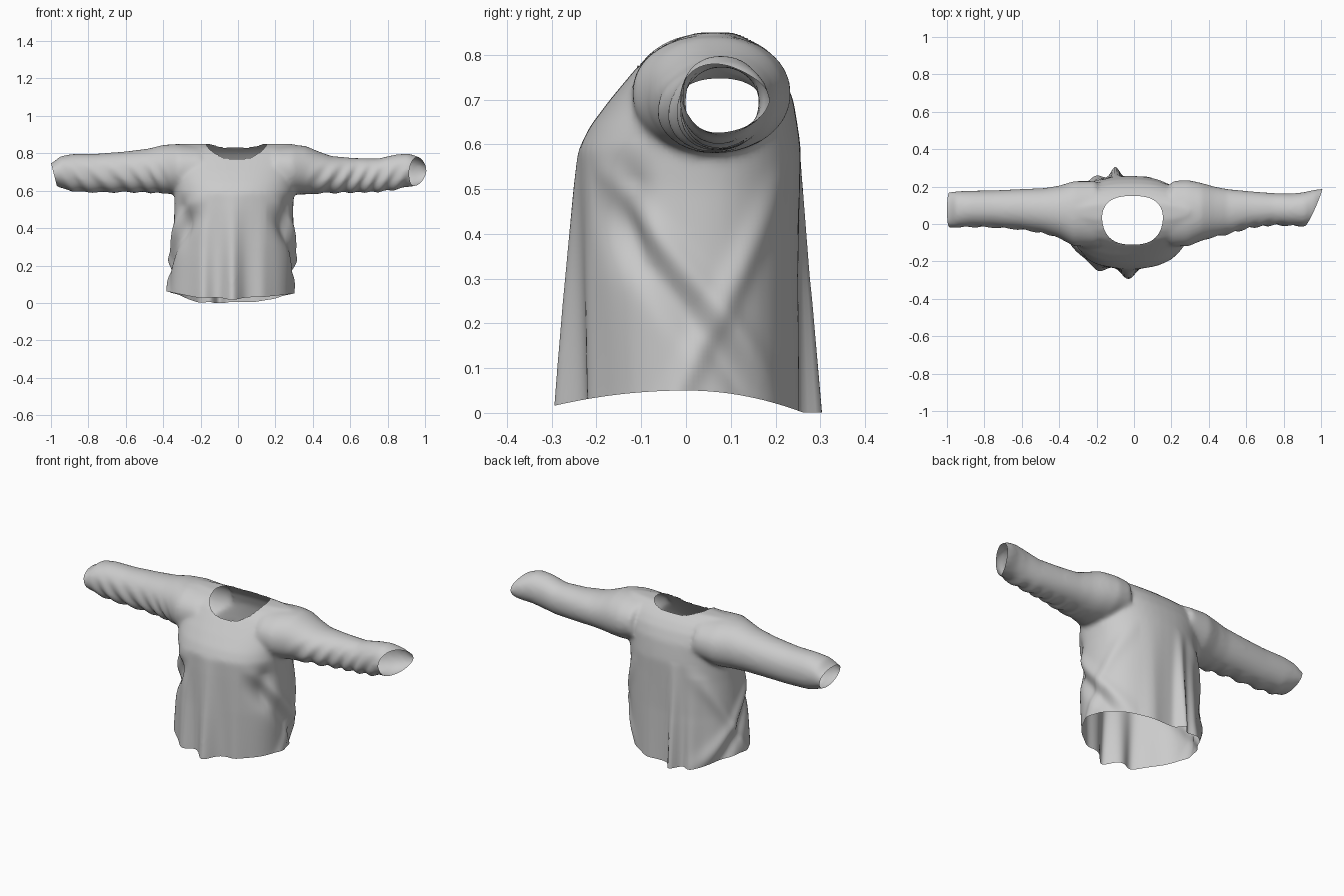
import bpy, bmesh, math
from mathutils import Vector

if "Cube" in bpy.data.objects:
    bpy.data.objects.remove(bpy.data.objects["Cube"])

cloth = bpy.data.materials.new("light grey cloth")
cloth.diffuse_color = (0.6, 0.6, 0.6, 1)
cloth.use_nodes = True
cloth.node_tree.nodes["Principled BSDF"].inputs["Base Color"].default_value = cloth.diffuse_color


def ring_point(a, lo1, hi1, lo2, hi2, power):
    """Point on a rounded box outline spanning lo1..hi1 by lo2..hi2."""
    c, s = math.cos(a), math.sin(a)
    u = math.copysign(abs(c) ** (2 / power), c)
    v = math.copysign(abs(s) ** (2 / power), s)
    return ((lo1 + hi1 + (hi1 - lo1) * u) / 2, (lo2 + hi2 + (hi2 - lo2) * v) / 2)


def loft(bm, sections, axis, power, n=48):
    """Closed tube through (position, lo1, hi1, lo2, hi2) sections along x or z."""
    rings = []
    for pos, *box in sections:
        pts = [ring_point(2 * math.pi * i / n, *box, power) for i in range(n)]
        rings.append([bm.verts.new((p, q, pos) if axis == "z" else (pos, p, q))
                      for p, q in pts])
    for r, s in zip(rings, rings[1:]):
        for i in range(n):
            j = (i + 1) % n
            bm.faces.new((r[i], r[j], s[j], s[i]))
    bm.faces.new(rings[0][::-1])
    bm.faces.new(rings[-1])


bm = bmesh.new()
# torso: z, x range, y range
loft(bm, [(-0.08, -0.375, 0.29, -0.225, 0.25), (0.06, -0.37, 0.29, -0.23, 0.25),
          (0.30, -0.35, 0.30, -0.235, 0.25), (0.50, -0.34, 0.295, -0.24, 0.255),
          (0.59, -0.34, 0.30, -0.24, 0.257), (0.64, -0.345, 0.305, -0.215, 0.25),
          (0.70, -0.36, 0.32, -0.17, 0.24), (0.76, -0.37, 0.34, -0.12, 0.215),
          (0.80, -0.37, 0.34, -0.085, 0.185), (0.83, -0.36, 0.33, -0.04, 0.15),
          (0.85, -0.32, 0.30, 0.02, 0.11)], "z", 2.3)
# sleeves: x, y range, z range
loft(bm, [(-1.06, -0.02, 0.165, 0.65, 0.73), (-0.99, -0.02, 0.17, 0.635, 0.75),
          (-0.95, -0.02, 0.175, 0.615, 0.785), (-0.88, -0.015, 0.178, 0.595, 0.797),
          (-0.75, -0.018, 0.18, 0.59, 0.798), (-0.60, -0.03, 0.187, 0.592, 0.81),
          (-0.48, -0.05, 0.192, 0.59, 0.825), (-0.40, -0.075, 0.205, 0.585, 0.845),
          (-0.32, -0.12, 0.23, 0.58, 0.85), (-0.2, -0.12, 0.23, 0.60, 0.84)], "x", 2.1)
loft(bm, [(0.2, -0.12, 0.23, 0.60, 0.84), (0.29, -0.12, 0.235, 0.58, 0.845),
          (0.36, -0.09, 0.22, 0.58, 0.84), (0.43, -0.07, 0.20, 0.585, 0.81),
          (0.50, -0.055, 0.187, 0.588, 0.785), (0.62, -0.02, 0.175, 0.59, 0.775),
          (0.75, -0.005, 0.165, 0.593, 0.772), (0.84, -0.01, 0.163, 0.605, 0.793),
          (0.91, -0.012, 0.17, 0.62, 0.80), (0.97, 0.0, 0.185, 0.63, 0.78),
          (1.0, 0.02, 0.188, 0.645, 0.755), (1.06, 0.05, 0.19, 0.66, 0.73)], "x", 2.1)
mesh = bpy.data.meshes.new("shirt")
bm.to_mesh(mesh)
bm.free()
shirt = bpy.data.objects.new("shirt", mesh)
bpy.context.collection.objects.link(shirt)
bpy.context.view_layer.objects.active = shirt
shirt.select_set(True)

# fuse the tubes and soften the seams
remesh = shirt.modifiers.new("fuse", "REMESH")
remesh.mode = "VOXEL"
remesh.voxel_size = 0.011
bpy.ops.object.modifier_apply(modifier="fuse")
smooth = shirt.modifiers.new("soften", "SMOOTH")
smooth.factor, smooth.iterations = 0.5, 12
bpy.ops.object.modifier_apply(modifier="soften")


def bump(v, centre, width):
    return math.exp(-((v - centre) / width) ** 2)


def cut(bm, point, normal, region):
    """Trim away everything beyond a plane, within a region."""
    geom = [f for f in bm.faces if region(f.calc_center_median())]
    geom += list({e for f in geom for e in f.edges}) + list({v for f in geom for v in f.verts})
    bmesh.ops.bisect_plane(bm, geom=geom, plane_co=point, plane_no=normal, clear_outer=True)


bm = bmesh.new()
bm.from_mesh(shirt.data)
bm.normal_update()

# hanging folds of the torso and wrinkles of the sleeves
front_folds = [(-0.03, 0.065, 0.05), (-0.19, 0.04, 0.05), (0.13, 0.012, 0.04)]
back_folds = [(-0.10, 0.058, 0.03), (-0.20, 0.025, 0.04), (0.08, 0.012, 0.05)]
for v in bm.verts:
    x, y, z = v.co
    n = v.normal.copy()
    if abs(x) < 0.40 and z < 0.6:
        t = min(1, (0.6 - z) / 0.55)
        side = -1 if y < 0 else 1
        weight = min(1, abs(y) / 0.15)
        for x0, amp, w in (front_folds if y < 0 else back_folds):
            v.co.y += side * amp * t * weight * bump(x, x0, w)
        # slanting drapes on the flanks
        flank = min(1, max(0, (abs(x) - 0.15) / 0.12)) * min(1, (0.6 - z) / 0.08)
        v.co += n * flank * (0.014 * bump(z + 1.2 * y, 0.32, 0.05)
                             - 0.018 * bump(z + 1.2 * y, 0.22, 0.06)
                             + 0.014 * bump(z - 2.0 * y, 0.08, 0.07)
                             - 0.03 * bump(y, -0.14, 0.05) * bump(z, 0.45, 0.12))
    elif abs(x) > 0.36:
        t = min(1, (abs(x) - 0.36) / 0.1) * min(1, max(0, (0.97 - abs(x)) / 0.1))
        low = max(0, min(1, (0.76 - z) / 0.1)) * max(0, min(1, (0.13 - y) / 0.1))
        v.co += n * t * low * 0.006 * math.sin(70 * abs(x) - 45 * z + 2 * math.sin(9 * x))

# open the hem and both cuffs
cut(bm, Vector((0, 0, 0.05)), Vector((0, 0, -1)), lambda c: c.z < 0.3)
cut(bm, Vector((-0.985, 0.08, 0.69)), Vector((-0.97, 0, -0.25)), lambda c: c.x < -0.8)
cut(bm, Vector((0.955, 0.08, 0.69)), Vector((0.9, -0.42, -0.12)), lambda c: c.x > 0.8)

# hem dips at the front and back
for v in bm.verts:
    x, y, z = v.co
    if z < 0.25:
        drop = 0.033 * (y / 0.29) ** 2 if y < 0 else 0.045 * min(1.1, (y / 0.25) ** 2)
        v.co.z += (0.05 + 0.01 * (x < -0.25) * (-x - 0.25) / 0.12 - drop - 0.05) * (0.25 - z) / 0.2


def neck_ratio(co):
    """Below 1 inside the egg-shaped neck outline; wider at the back."""
    u = (co.x + 0.008) / (0.163 - 0.12 * max(0, 0.03 - co.y))
    w = (co.y - 0.02) / 0.13
    return (abs(u) ** 2.6 + abs(w) ** 2.6) ** (1 / 2.6)


# open the neck and tidy its rim onto the outline
gone = [f for f in bm.faces if f.calc_center_median().z > 0.65
        and neck_ratio(f.calc_center_median()) < 1]
bmesh.ops.delete(bm, geom=gone, context="FACES")
for v in bm.verts:
    if v.is_boundary and v.co.z > 0.65 and abs(v.co.x) < 0.3:
        for _ in range(4):
            r = neck_ratio(v.co)
            v.co.x = -0.008 + (v.co.x + 0.008) / r
            v.co.y = 0.02 + (v.co.y - 0.02) / r
bm.to_mesh(shirt.data)
bm.free()
shirt.data.materials.clear()
shirt.data.materials.append(cloth)
bpy.ops.object.shade_smooth()
